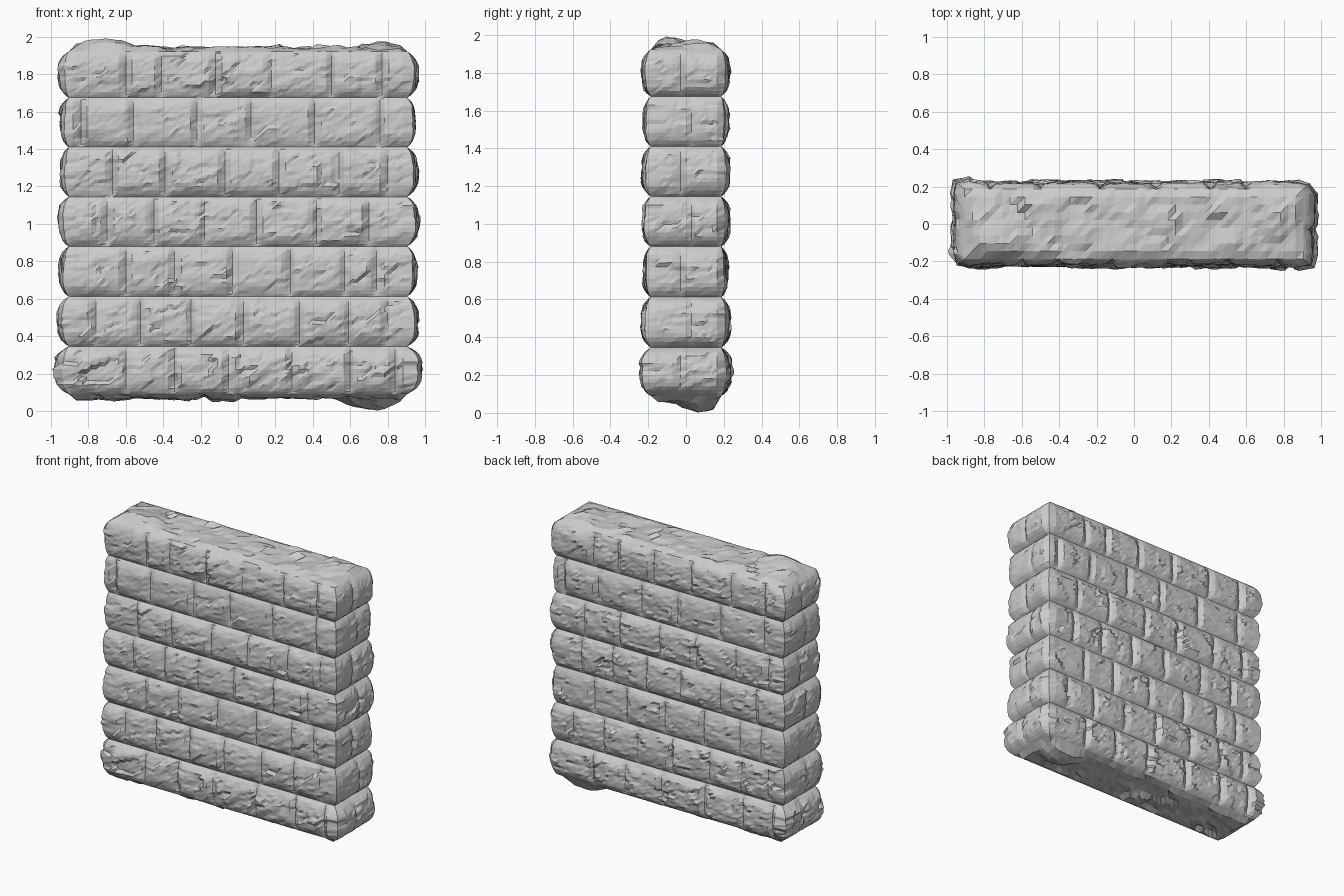
import bpy, bmesh, random
from mathutils import Vector, noise

if "Cube" in bpy.data.objects:
    bpy.data.objects.remove(bpy.data.objects["Cube"])

random.seed(4)
HX, HY = 0.905, 0.187            # half size of the wall at the mortar grooves
Z = [0.09, 0.345, 0.612, 0.88, 1.145, 1.41, 1.675, 1.922]
JOINTS = [[-0.6, -0.34, -0.05, 0.29, 0.6, 0.84],
          [-0.76, -0.52, -0.25, 0.03, 0.33, 0.59, 0.8],
          [-0.6, -0.34, -0.03, 0.28, 0.57, 0.74],
          [-0.7, -0.45, -0.18, 0.1, 0.42, 0.7],
          [-0.67, -0.39, -0.07, 0.22, 0.54, 0.8],
          [-0.84, -0.56, -0.22, 0.07, 0.41, 0.76],
          [-0.6, -0.41, -0.12, 0.18, 0.5, 0.77]]
LEVELS = [0, 0.05, 0.12, 0.2, 0.28, 0.36, 0.44, 0.52, 0.6, 0.68, 0.76, 0.83, 0.9, 0.96, 1]
GAIN = [1.35, 1.1, 0.9, 1.1, 1.0, 0.9, 1.0]


def facet(p, sx, sy, sz):
    """Chipped stone: every cell is a small, randomly tilted plane."""
    q = Vector((p.x * sx, p.y * sy, (p.z - 0.25 * p.x) * sz))
    c = noise.voronoi(q)[1][0]
    return 0.5 * noise.noise(c * 5.3) + 0.9 * noise.noise_vector(c * 3.7).dot(q - c)


def rough(p):
    streak = noise.noise(Vector((p.x * 9, p.y * 9, (p.z - 0.3 * p.x) * 45)))
    return (0.022 * facet(p, 6, 6, 9) + 0.011 * facet(p + Vector((9, 3, 5)), 11, 11, 28)
            + 0.004 * streak)


def samples(half, joints, step):
    n = round(2 * half / step)
    pts = [-half + 2 * half * i / n for i in range(n + 1)]
    inner = [x for x in pts[1:-1] if all(abs(x - j) > 0.012 for j in joints)]
    return sorted([-half, half] + inner + joints)


def make_object(name, bm):
    bmesh.ops.remove_doubles(bm, verts=bm.verts, dist=0.0001)
    bmesh.ops.recalc_face_normals(bm, faces=bm.faces)
    me = bpy.data.meshes.new(name)
    bm.to_mesh(me)
    bm.free()
    ob = bpy.data.objects.new(name, me)
    bpy.context.collection.objects.link(ob)


def course_ring(row):
    """Plan outline of a course: position, outward direction, bulge, joint depth."""
    ring = []
    end_joint = [0.03 if row % 2 else -0.03]
    for turn in (1, -1):                     # front and right end, then back and left end
        for half, joints, long in ((HX, JOINTS[row], True), (HY, end_joint, False)):
            blocks = [random.uniform(-0.007, 0.009) for _ in range(len(joints) + 1)]
            for u in samples(half, joints, 0.024)[:-1]:
                pos = Vector((u, -HY, 0)) if long else Vector((HX, u, 0))
                out = Vector((0, -1, 0)) if long else Vector((1, 0, 0))
                bulge = 0.034 if long else 0.048
                if u == -half:               # softened corner
                    out = Vector((-0.75, -0.6, 0)) if long else Vector((0.75, -0.6, 0))
                gap = min(abs(u - j) for j in joints)
                cut = max(0, 1 - gap / 0.035) * (0.025 if long else 0.014)
                block = blocks[sum(u > j for j in joints)]
                ring.append((pos * turn, out * turn, bulge + block, cut))
    return ring


# Seven bulging courses of rough blocks
for row in range(7):
    bm = bmesh.new()
    z0, z1 = Z[row], Z[row + 1]
    ring = course_ring(row)
    loops = []
    for t in LEVELS:
        w = 1 - abs(2 * t - 1) ** 3.5
        loop = []
        for pos, out, bulge, cut in ring:
            p = pos + Vector((0, 0, z0 + t * (z1 - z0)))
            d = (bulge * GAIN[row] - cut + rough(p) * GAIN[row]) * w
            p = p + out * max(d, 0)
            p.z += 0.006 * noise.noise(p * 14) * w
            loop.append(bm.verts.new(p))
        loops.append(loop)
    n = len(ring)
    for a, b in zip(loops, loops[1:]):
        for i in range(n):
            j = (i + 1) % n              # split along the slanted grain
            bm.faces.new((a[i], a[j], b[j]))
            bm.faces.new((a[i], b[j], b[i]))
    make_object("stone_course_%d" % (row + 1), bm)


# Uneven top and underside
def cap(name, z, sign, lumps, limit):
    bm = bmesh.new()
    xs, ys = samples(HX, [], 0.04), samples(HY, [], 0.04)
    grid = []
    for x in xs:
        line = []
        for y in ys:
            p = Vector((x, y, z))
            w = min(1, min(HX - abs(x), HY - abs(y)) / 0.04)
            h = 0.02 + 0.038 * facet(p, 7, 8, 1) + 0.012 * facet(p, 14, 14, 1)
            for lx, ly, size in lumps:
                h += size * max(0, 1 - ((x - lx) / 0.18) ** 2 - ((y - ly) / 0.16) ** 2)
            p.z += sign * w * min(max(h, 0), limit)
            line.append(bm.verts.new(p))
        grid.append(line)
    for a, b in zip(grid, grid[1:]):
        for i in range(len(ys) - 1):
            bm.faces.new((a[i], b[i], b[i + 1]))
            bm.faces.new((a[i], b[i + 1], a[i + 1]))
    make_object(name, bm)


cap("wall_top", Z[7], 1, [(-0.72, -0.05, 0.045), (0.78, 0.08, 0.02)], 0.078)
cap("wall_underside", Z[0], -1, [(0.7, 0.08, 0.065)], 0.088)
